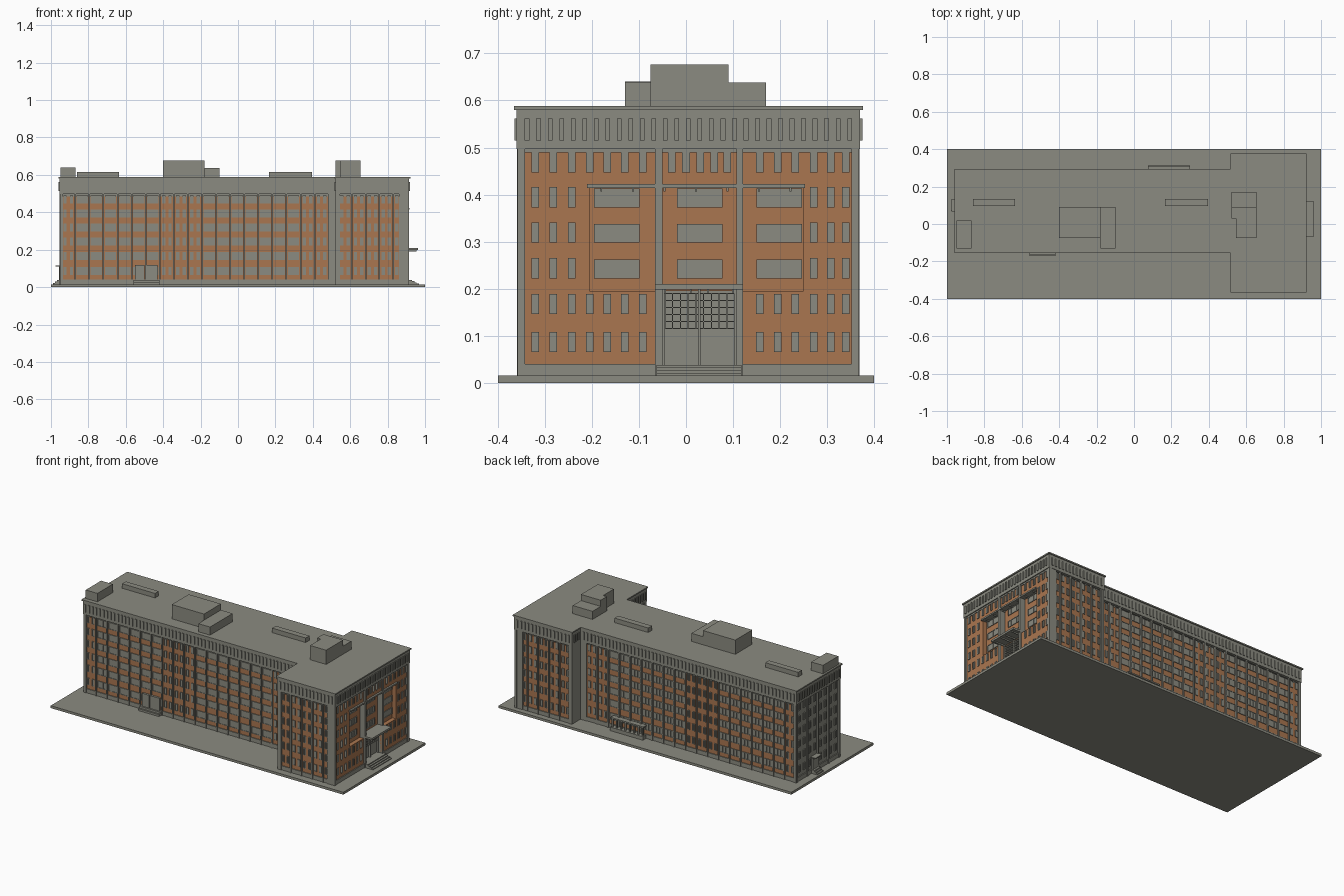
import bpy

# ---------- materials ----------
def material(name, rgb):
    m = bpy.data.materials.new(name)
    m.diffuse_color = (*rgb, 1)
    return m

STONE = material("stone_grey", (0.26, 0.26, 0.22))
BRICK = material("orange_brick", (0.40, 0.18, 0.08))


class Part:
    """Collects axis-aligned boxes into one named object."""
    def __init__(self, name, mat):
        self.name, self.mat, self.v, self.f = name, mat, [], []

    def box(self, x0, x1, y0, y1, z0, z1):
        n = len(self.v)
        self.v += [(x, y, z) for z in (z0, z1)
                   for x, y in ((x0, y0), (x1, y0), (x1, y1), (x0, y1))]
        self.f += [tuple(n + i for i in q) for q in (
            (3, 2, 1, 0), (4, 5, 6, 7), (0, 1, 5, 4), (1, 2, 6, 5), (2, 3, 7, 6), (3, 0, 4, 7))]

    def on(self, side, u0, u1, z0, z1, d0, d1):
        """Box on a facade: u along it, d outward from its plane."""
        axis, plane, sign = side
        a, b = sorted((plane + sign * d0, plane + sign * d1))
        if axis == 'y':
            self.box(u0, u1, a, b, z0, z1)
        else:
            self.box(a, b, u0, u1, z0, z1)

    def done(self):
        me = bpy.data.meshes.new(self.name)
        me.from_pydata(self.v, [], self.f)
        me.materials.append(self.mat)
        ob = bpy.data.objects.new(self.name, me)
        bpy.context.collection.objects.link(ob)


# ---------- facade planes: axis, position, outward sign ----------
FRONT, BACK = ('y', -0.15, -1), ('y', 0.287, 1)
HEAD_FRONT, HEAD_BACK = ('y', -0.36, -1), ('y', 0.37, 1)
EAST, WEST = ('x', 0.915, 1), ('x', -0.955, -1)
RETURN = ('x', 0.52, -1)
ROWS = (0.065, 0.146, 0.222, 0.298, 0.373, 0.447)
WH = 0.043                      # window height
WALL = -0.010                   # brick plane behind frieze plane

brick = Part("brick_walls", BRICK)
windows = Part("windows", STONE)
pilasters = Part("pilasters", STONE)
slots = Part("frieze_windows", STONE)


def window(side, u, z, w, h=WH, d=WALL, bars=1):
    a, b, t = u - w / 2, u + w / 2, 0.003
    windows.on(side, a, b, z, z + h, d - 0.003, d + 0.001)
    for s, e in ((a, a + t), (b - t, b)):
        windows.on(side, s, e, z, z + h, d, d + 0.004)
    for s, e in ((z, z + t), (z + h - t, z + h)):
        windows.on(side, a, b, s, e, d, d + 0.004)
    for i in range(bars):
        m = a + w * (i + 1) / (bars + 1)
        windows.on(side, m - 0.001, m + 0.001, z, z + h, d, d + 0.003)


def frieze(side, u0, u1):
    n = round((u1 - u0) / 0.0248)
    for i in range(n):
        u = u0 + (i + 0.5) * (u1 - u0) / n
        slots.on(side, u - 0.005, u + 0.005, 0.515, 0.562, -0.002, 0.005)


def facade(side, u0, u1, n, wide=lambda i: False, walled=True):
    """Bays divided by pilasters, with one wide or two narrow windows each."""
    if walled:
        brick.on(side, u0, u1, 0.04, 0.485, -0.018, WALL)
    s = (u1 - u0) / n
    for i in range(n + 1):
        u = u0 + i * s
        pilasters.on(side, u - 0.004, u + 0.004, 0.015, 0.497, -0.018, -0.001)
    for i in range(n):
        c = u0 + (i + 0.5) * s
        for z in ROWS:
            if wide(i):
                window(side, c, z, s - 0.014, bars=2)
            else:
                window(side, c - s * 0.23, z, 0.018)
                window(side, c + s * 0.23, z, 0.018)


# ---------- ground plate and building masses ----------
base = Part("ground_plate", STONE)
base.box(-1, 1, -0.4, 0.4, 0, 0.015)
base.done()

body = Part("building_body", STONE)
body.box(-0.939, 0.53, -0.134, 0.271, 0.01, 0.5)
body.box(0.536, 0.875, -0.344, 0.354, 0.01, 0.5)
body.box(-0.955, 0.53, -0.15, 0.287, 0.497, 0.581)       # frieze band
body.box(0.52, 0.915, -0.36, 0.37, 0.497, 0.581)
body.box(-0.95, 0.53, -0.145, 0.282, 0.01, 0.04)         # plinth
body.box(0.525, 0.875, -0.355, 0.365, 0.01, 0.04)
for y0, y1 in ((-0.355, -0.05), (0.107, 0.365)):
    body.box(0.87, 0.91, y0, y1, 0.01, 0.04)
body.done()

cornice = Part("roof_cornice", STONE)
cornice.box(-0.961, 0.53, -0.156, 0.293, 0.58, 0.588)
cornice.box(0.515, 0.921, -0.366, 0.376, 0.58, 0.588)
cornice.done()

# ---------- corner piers ----------
piers = Part("corner_piers", STONE)
for y0, y1 in ((-0.358, -0.342), (0.352, 0.368)):
    piers.box(0.86, 0.913, y0, y1, 0.01, 0.5)
    piers.box(0.522, 0.545, y0, y1, 0.01, 0.5)
for y0, y1 in ((-0.148, -0.132), (0.269, 0.285)):
    piers.box(-0.953, -0.935, y0, y1, 0.01, 0.5)
    piers.box(0.485, 0.525, y0, y1, 0.01, 0.5)
piers.box(0.522, 0.54, 0.28, 0.368, 0.01, 0.5)
piers.done()

# ---------- long facades, wing facades, west end ----------
is_wide = lambda i: not (i == 0 or 7 <= i <= 9 or i >= 17)
for side in (FRONT, BACK):
    facade(side, -0.945, 0.485, 19, is_wide)
    frieze(side, -0.95, 0.51)
for side in (HEAD_FRONT, HEAD_BACK):
    facade(side, 0.535, 0.903, 5)
    frieze(side, 0.53, 0.905)
facade(RETURN, -0.345, -0.15, 3)
frieze(RETURN, -0.35, -0.16)
frieze(RETURN, 0.297, 0.36)
facade(WEST, -0.135, 0.272, 4, walled=False)
windows.on(WEST, -0.14, 0.28, 0.03, 0.497, -0.02, WALL - 0.001)
frieze(WEST, -0.14, 0.277)
frieze(EAST, -0.35, 0.36)

# ---------- east facade with recessed loggia ----------
for y0, y1, z0, z1 in ((-0.342, -0.205, 0.04, 0.49), (0.25, 0.352, 0.04, 0.49),
                       (-0.205, 0.25, 0.42, 0.49), (-0.205, -0.05, 0.04, 0.195),
                       (0.107, 0.25, 0.04, 0.195)):
    brick.on(EAST, y0, y1, z0, z1, -0.042, WALL)
brick.on(EAST, -0.205, 0.25, 0.195, 0.42, -0.042, -0.036)
pilasters.on(EAST, -0.345, 0.355, 0.489, 0.499, -0.042, -0.006)
for y0, y1 in ((-0.066, -0.050), (0.107, 0.121)):
    pilasters.on(EAST, y0, y1, 0.015, 0.497, -0.04, -0.001)
outer = (-0.32, -0.282, -0.243, 0.272, 0.308, 0.340)
inner = (-0.205, -0.167, -0.13, -0.092, 0.157, 0.195, 0.232)
middle = (-0.03, 0.0, 0.03, 0.06, 0.088)
for r, z in enumerate(ROWS):
    for y in outer + (inner if r in (0, 1, 5) else ()) + (middle if r == 5 else ()):
        window(EAST, y, z, 0.016)
    if r in (2, 3, 4):
        for y in (-0.147, 0.029, 0.198):
            window(EAST, y, z, 0.097, 0.04, -0.036, 3)

loggia = Part("loggia_lintel", STONE)
loggia.on(EAST, -0.21, 0.253, 0.414, 0.423, -0.04, 0.001)
for i in range(7):
    y = -0.18 + i * 0.067
    loggia.on(EAST, y - 0.002, y + 0.002, 0.407, 0.415, -0.036, -0.008)
loggia.done()

# ---------- main entrance: canopy, doors, lattice, steps ----------
entrance = Part("main_entrance", STONE)
entrance.on(EAST, -0.066, 0.121, 0.198, 0.21, -0.04, 0.048)
for y in (-0.045, 0.01, 0.047, 0.1):
    entrance.on(EAST, y - 0.002, y + 0.002, 0.19, 0.2, -0.03, 0.04)
for y in (-0.048, 0.028, 0.105):
    entrance.on(EAST, y - 0.003, y + 0.003, 0.037, 0.198, -0.042, -0.028)
for i in range(10):
    y = -0.045 + i * 0.0165
    entrance.on(EAST, y - 0.001, y + 0.001, 0.115, 0.19, -0.042, -0.032)
for i in range(6):
    z = 0.115 + i * 0.015
    entrance.on(EAST, -0.05, 0.107, z - 0.001, z + 0.001, -0.042, -0.032)
entrance.done()

steps = Part("entrance_steps", STONE)
for i in range(4):
    steps.on(EAST, -0.063, 0.118, 0.012, 0.020 + 0.006 * i, -0.042, 0.052 - 0.012 * i)
for i in range(3):
    steps.on(WEST, 0.07, 0.13, 0.012, 0.022 + 0.008 * i, -0.02, 0.034 - 0.01 * i)
for i in range(2):
    steps.on(FRONT, -0.56, -0.42, 0.012, 0.027 + 0.012 * i, -0.02, 0.022 - 0.01 * i)
steps.done()

# ---------- secondary doors ----------
doors = Part("side_doors", STONE)
for x0, x1 in ((-0.55, -0.5), (-0.495, -0.43)):
    doors.on(FRONT, x0, x1, 0.038, 0.118, -0.02, 0.003)
doors.on(WEST, 0.075, 0.125, 0.038, 0.11, -0.02, 0.002)
doors.on(WEST, 0.068, 0.132, 0.11, 0.116, -0.02, 0.022)
doors.done()

# ---------- back porch with row of posts ----------
porch = Part("back_porch", STONE)
porch.on(BACK, 0.075, 0.3, 0.012, 0.037, -0.02, 0.026)
porch.on(BACK, 0.075, 0.3, 0.088, 0.096, -0.02, 0.022)
for i in range(8):
    x = 0.083 + i * 0.0297
    porch.on(BACK, x - 0.004, x + 0.004, 0.035, 0.09, 0.010, 0.018)
porch.done()

# ---------- rooftop structures ----------
roof = Part("rooftop_blocks", STONE)
for x0, x1, y0, y1, z in ((-0.95, -0.87, -0.13, 0.02, 0.64), (-0.86, -0.635, 0.097, 0.133, 0.616),
                          (-0.4, -0.18, -0.075, 0.09, 0.676), (-0.18, -0.1, -0.13, 0.09, 0.638),
                          (0.165, 0.395, 0.097, 0.133, 0.616), (0.545, 0.655, -0.075, 0.03, 0.676),
                          (0.52, 0.655, 0.03, 0.09, 0.676), (0.52, 0.655, 0.09, 0.17, 0.638)):
    roof.box(x0, x1, y0, y1, 0.58, z)
roof.done()

for part in (brick, windows, pilasters, slots):
    part.done()
